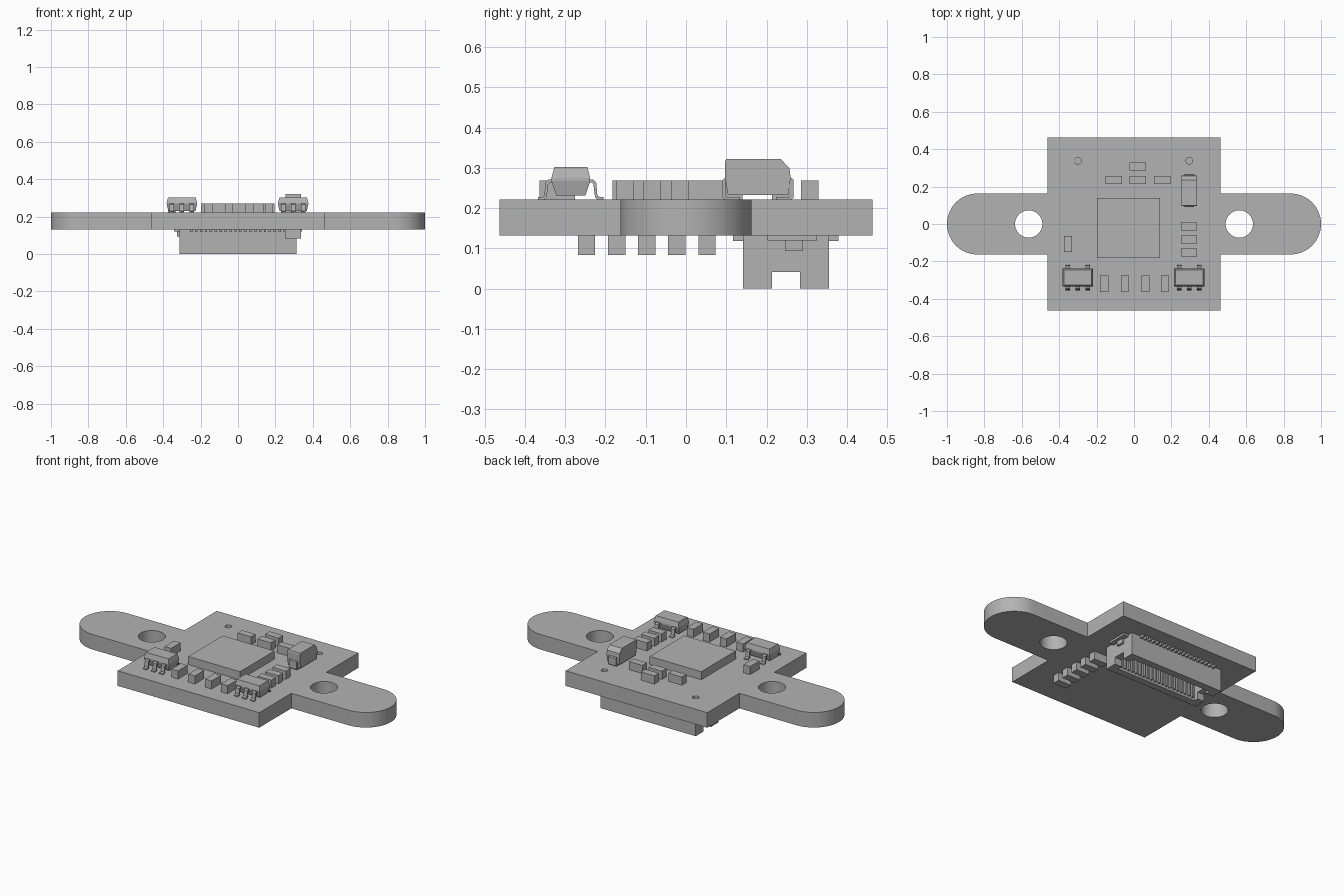
import bpy, bmesh, math
from mathutils import Matrix, Vector

cube = bpy.data.objects.get("Cube")
if cube:
    bpy.data.objects.remove(cube)

grey = bpy.data.materials.new("plain grey")
grey.use_nodes = True
COLOUR = (0.45, 0.45, 0.45, 1)
grey.diffuse_color = COLOUR
grey.node_tree.nodes["Principled BSDF"].inputs["Base Color"].default_value = COLOUR

LOW, TOP = 0.132, 0.221    # lower and upper board surfaces


def finish(name, bm):
    bmesh.ops.recalc_face_normals(bm, faces=bm.faces)
    mesh = bpy.data.meshes.new(name)
    bm.to_mesh(mesh)
    bm.free()
    mesh.materials.append(grey)
    obj = bpy.data.objects.new(name, mesh)
    bpy.context.collection.objects.link(obj)
    return obj


def skin(bm, rings):
    """Join rings of points into a closed solid."""
    rings = [[bm.verts.new(p) for p in ring] for ring in rings]
    n = len(rings[0])
    for a, b in zip(rings, rings[1:]):
        for i in range(n):
            j = (i + 1) % n
            bm.faces.new((a[i], a[j], b[j], b[i]))
    bm.faces.new(rings[0])
    bm.faces.new(rings[-1])


def boxes(name, centres, size):
    bm = bmesh.new()
    for c in centres:
        m = Matrix.Translation(c) @ Matrix.Diagonal((*size, 1))
        bmesh.ops.create_cube(bm, size=1, matrix=m)
    return finish(name, bm)


def prisms(name, profile, spans):
    """Extrude a y-z profile over each x span."""
    bm = bmesh.new()
    for x0, x1 in spans:
        skin(bm, [[(x, y, z) for y, z in profile] for x in (x0, x1)])
    return finish(name, bm)


def loft(name, x, y, sections):
    """Stack rectangles of half sizes hx, hy at height z."""
    bm = bmesh.new()
    skin(bm, [[(x + sx * hx, y + sy * hy, z)
               for sx, sy in ((-1, -1), (1, -1), (1, 1), (-1, 1))]
              for hx, hy, z in sections])
    return finish(name, bm)


# Board: outline with rounded wings and drilled holes
def arc(cx, cy, r, start, end, n):
    return [(cx + r * math.cos(math.radians(start + (end - start) * i / n)),
             cy + r * math.sin(math.radians(start + (end - start) * i / n)))
            for i in range(n + 1)]


S, W = 0.463, 0.163
right_half = [(S, -S), (S, -W)] + arc(1 - W, 0, W, -90, 90, 32) + [(S, W), (S, S)]
outline = right_half + [(-x, -y) for x, y in right_half]
holes = [arc(x, y, r, 0, 360, 40)[:-1]
         for x, y, r in ((-0.563, 0, 0.073), (0.563, 0, 0.073),
                         (-0.3, 0.338, 0.018), (0.296, 0.338, 0.018))]
curve = bpy.data.curves.new("board", "CURVE")
curve.dimensions = "2D"
curve.fill_mode = "BOTH"
curve.extrude = (TOP - LOW) / 2
for loop in [outline] + holes:
    spline = curve.splines.new("POLY")
    spline.points.add(len(loop) - 1)
    spline.use_cyclic_u = True
    for point, (x, y) in zip(spline.points, loop):
        point.co = (x, y, 0, 1)
curve.materials.append(grey)
board = bpy.data.objects.new("board", curve)
board.location.z = (TOP + LOW) / 2
bpy.context.collection.objects.link(board)
bpy.ops.object.select_all(action="DESELECT")
board.select_set(True)
bpy.context.view_layer.objects.active = board
bpy.ops.object.convert(target="MESH")
bpy.ops.object.shade_smooth_by_angle(angle=math.radians(30))

# Main chip
boxes("main_chip", [(-0.029, -0.021, TOP + 0.024)], (0.338, 0.322, 0.048))

# Small chip components on both sides
H, LONG, SHORT = 0.048, 0.088, 0.043
ZC = TOP + H / 2
boxes("top_components_across",
      [(0.021, 0.307, ZC)] + [(x, 0.235, ZC) for x in (-0.109, 0.021, 0.15)]
      + [(0.294, y, ZC) for y in (-0.014, -0.084, -0.152)], (LONG, SHORT, H))
boxes("top_components_lengthwise",
      [(-0.353, -0.107, ZC)] + [(x, -0.32, ZC) for x in (-0.159, -0.049, 0.061, 0.166)],
      (SHORT, LONG, H))
boxes("bottom_components",
      [(0.294, -0.247 + 0.0748 * i, LOW - H / 2) for i in range(5)], (LONG, SHORT, H))


# Gull-wing lead shape, measured from the package centre
def lead_profile(cy, side):
    shape = [(0.04, 0.05), (0.056, 0.05), (0.063, 0.043), (0.066, 0.01), (0.071, 0.007),
             (0.081, 0.007), (0.081, 0), (0.066, 0), (0.06, 0.006), (0.056, 0.038),
             (0.052, 0.042), (0.04, 0.042)]
    return [(cy + side * y, TOP + z) for y, z in shape]


# Two five-lead packages
for label, cx in (("right", -0.3), ("left", 0.295)):
    cy = -0.286
    loft(label + "_package_body", cx, cy,
         [(0.073, 0.036, TOP + 0.01), (0.081, 0.048, TOP + 0.046),
          (0.081, 0.048, TOP + 0.054), (0.074, 0.041, TOP + 0.081)])
    for row, side, offsets in (("front", -1, (-0.053, 0, 0.053)), ("back", 1, (-0.053, 0.053))):
        prisms(f"{label}_package_{row}_leads", lead_profile(cy, side),
               [(cx + o - 0.012, cx + o + 0.012) for o in offsets])

# Diode with a bevelled end and folded leads
prisms("diode_body",
       [(0.1, 0.322), (0.235, 0.322), (0.257, 0.299), (0.26, 0.275),
        (0.254, 0.233), (0.104, 0.233), (0.097, 0.275), (0.097, 0.315)], [(0.254, 0.337)])
for label, side in (("front", -1), ("back", 1)):
    shape = [(0.07, 0.275), (0.083, 0.275), (0.088, 0.27), (0.088, 0.226), (0.083, TOP),
             (0.045, TOP), (0.045, 0.228), (0.078, 0.228), (0.081, 0.232),
             (0.081, 0.267), (0.07, 0.267)]
    prisms(f"diode_{label}_lead", [(0.179 + side * y, z) for y, z in shape], [(0.271, 0.32)])


# Connector: channel body closed by two notched end walls
def channel(y0, y1, depth):
    return [(0.142, 0), (y0, 0), (y0, depth), (y1, depth),
            (y1, 0), (0.355, 0), (0.355, LOW), (0.142, LOW)]


X = 0.312
prisms("connector_channel", channel(0.185, 0.312, 0.1), [(-X + 0.045, X - 0.045)])
prisms("connector_end_walls", channel(0.213, 0.283, 0.041),
       [(-X, -X + 0.045), (X - 0.045, X)])

# Connector contacts, solder leads and side tabs
pins = [-0.25 + 0.0263 * i for i in range(20)]
boxes("connector_contacts", [(x, 0.19, 0.058) for x in pins], (0.012, 0.014, 0.09))
for label, y in (("front", 0.131), ("back", 0.365)):
    boxes(f"connector_{label}_leads", [(x, y, LOW - 0.007) for x in pins], (0.013, 0.028, 0.014))
boxes("connector_side_plates", [(s * 0.325, 0.264, LOW - 0.006) for s in (-1, 1)],
      (0.036, 0.122, 0.012))
boxes("connector_side_tabs", [(s * 0.315, 0.268, LOW - 0.019) for s in (-1, 1)],
      (0.02, 0.045, 0.038))
